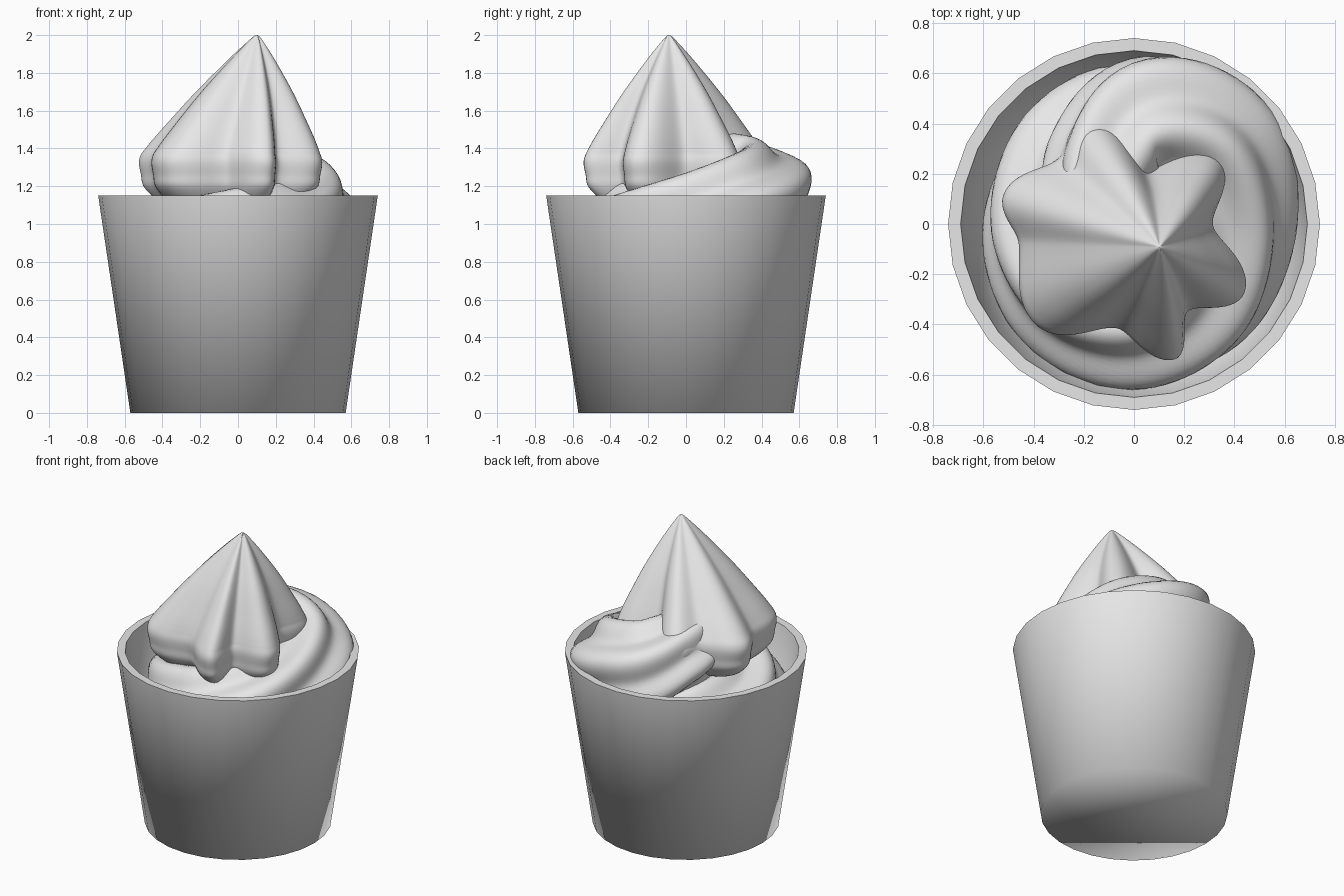
import bpy, bmesh, math
from math import sin, cos, pi
from mathutils import Vector

if "Cube" in bpy.data.objects:
    bpy.data.objects.remove(bpy.data.objects["Cube"], do_unlink=True)

grey = bpy.data.materials.new("light_grey")
grey.use_nodes = True
grey.diffuse_color = (0.8, 0.8, 0.8, 1)
grey.node_tree.nodes["Principled BSDF"].inputs["Base Color"].default_value = (0.8, 0.8, 0.8, 1)


def loft(name, rings):
    """Skin a list of closed rings and cap both ends."""
    bm = bmesh.new()
    loops = [[bm.verts.new(p) for p in ring] for ring in rings]
    for a, b in zip(loops, loops[1:]):
        for i in range(len(a)):
            j = (i + 1) % len(a)
            bm.faces.new((a[i], a[j], b[j], b[i]))
    bm.faces.new(loops[0])
    bm.faces.new(loops[-1])
    bmesh.ops.recalc_face_normals(bm, faces=bm.faces)
    for f in bm.faces:
        f.smooth = True
    mesh = bpy.data.meshes.new(name)
    bm.to_mesh(mesh)
    bm.free()
    mesh.materials.append(grey)
    obj = bpy.data.objects.new(name, mesh)
    bpy.context.collection.objects.link(obj)
    return obj


def smooth_path(points, steps):
    """Catmull-Rom curve through points of any dimension."""
    pts = [Vector(p) for p in points]
    pts = [pts[0]] + pts + [pts[-1]]
    out = []
    for a, b, c, d in zip(pts, pts[1:], pts[2:], pts[3:]):
        for k in range(steps):
            t = k / steps
            out.append(0.5 * (2 * b + (c - a) * t + (2 * a - 5 * b + 4 * c - d) * t * t
                              + (3 * b - a - 3 * c + d) * t ** 3))
    return out + [pts[-1]]


def star(angle, depth, lobes):
    """Radius factor of a rounded star nozzle."""
    return 1 - depth * (0.5 - 0.5 * cos(lobes * angle))


def lobed(angle, knots):
    """Radius factor eased between ridge and valley knots, angle in degrees."""
    wrapped = knots + [(knots[0][0] + 360, knots[0][1])]
    angle = (angle - knots[0][0]) % 360 + knots[0][0]
    for (a, f), (b, g) in zip(wrapped, wrapped[1:]):
        if angle <= b:
            return f + (g - f) * (0.5 - 0.5 * cos(pi * (angle - a) / (b - a)))
    return knots[0][1]


# Cup: tapered wall with a flat rim and an inner floor
SIDES = 28
cup_profile = [(0.57, 0), (0.74, 1.15), (0.69, 1.15), (0.53, 0.05)]
cup = loft("cup", [[(r * cos(2 * pi * i / SIDES), r * sin(2 * pi * i / SIDES), z)
                    for i in range(SIDES)] for r, z in cup_profile])
for face in cup.data.polygons:
    if face.center.z > 1.1:
        face.use_smooth = False

# Lower swirl: star rope leaving the peak at the back, coiling down clockwise (x, y, z, size)
rope = [(-0.16, 0.0, 1.32, 0.2), (-0.1, 0.22, 1.23, 0.27), (0.08, 0.36, 1.12, 0.34),
        (0.29, 0.26, 1.07, 0.33), (0.34, 0, 1.0, 0.31), (0.23, -0.25, 0.93, 0.32),
        (0, -0.35, 0.88, 0.32), (-0.22, -0.24, 0.84, 0.32), (-0.31, 0, 0.8, 0.31),
        (-0.2, 0.25, 0.77, 0.31), (0.05, 0.32, 0.7, 0.31), (0.3, 0.05, 0.6, 0.29),
        (0, -0.28, 0.5, 0.28), (-0.28, 0, 0.4, 0.27), (0, 0.27, 0.32, 0.25)]
path = smooth_path(rope, 12)
SEG = 90
rings = []
for k, p in enumerate(path):
    step = path[min(k + 1, len(path) - 1)] - path[max(k - 1, 0)]
    side = Vector((-step.y, step.x, 0)).normalized()
    ring = []
    for i in range(SEG):
        a = 2 * pi * i / SEG
        r = p.w * star(a + 0.028 * k - 0.2, 0.19, 6)
        ring.append(Vector((p.x, p.y, p.z + r * sin(a))) + side * (r * cos(a)))
    rings.append(ring)
loft("lower_swirl", rings)

# Peak: leaning cone of uneven ridges that curl under at the bottom
peak_profile = [(0.004, 2.0), (0.03, 1.98), (0.13, 1.87), (0.27, 1.70), (0.38, 1.55),
                (0.47, 1.42), (0.51, 1.34), (0.50, 1.26), (0.48, 1.19), (0.38, 1.11), (0.2, 1.06)]
ridges = [(8, 0.66), (40, 0.92), (75, 0.55), (112, 0.98), (132, 0.82), (162, 1.03),
          (184, 0.86), (222, 1.0), (262, 0.72), (291, 1.02), (308, 0.74), (333, 1.0)]
rings = []
for r, z in smooth_path(peak_profile, 7):
    drop = min(1, (2 - z) / 0.63)
    cx, cy = 0.1 - 0.12 * drop, -0.09 + 0.04 * drop
    ring = []
    for i in range(180):
        a = 2 * pi * i / 180
        f = r * (1 - (1 - lobed(2 * i, ridges)) * (0.65 + 0.35 * drop))
        ring.append((cx + f * cos(a), cy + f * sin(a), z))
    rings.append(ring)
loft("peak", rings)
